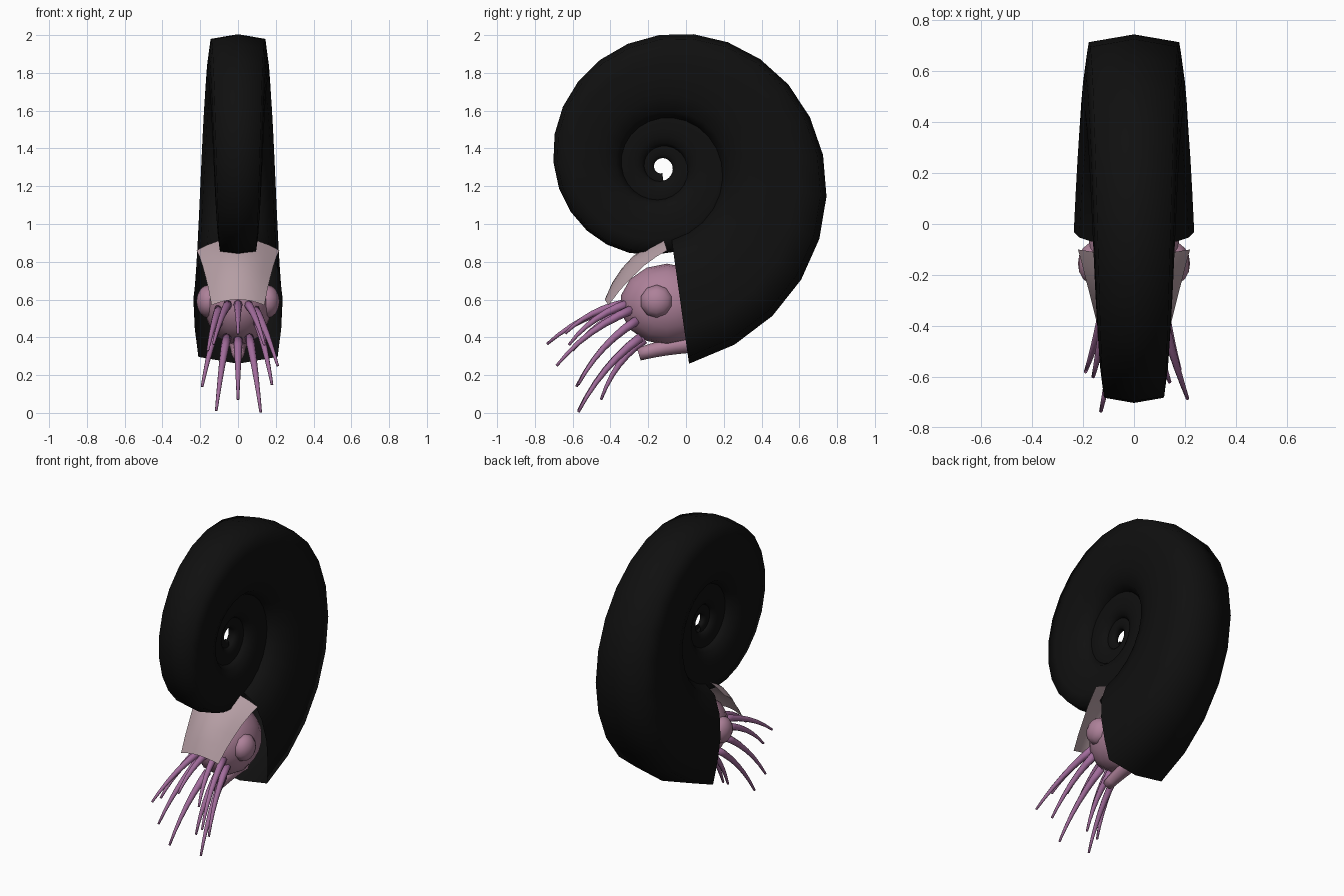
import bpy, bmesh, math
from mathutils import Vector

cube = bpy.data.objects.get("Cube")
if cube:
    bpy.data.objects.remove(cube, do_unlink=True)


def material(name, rgb):
    m = bpy.data.materials.new(name)
    m.use_nodes = True
    m.diffuse_color = (*rgb, 1)
    bsdf = m.node_tree.nodes["Principled BSDF"]
    bsdf.inputs["Base Color"].default_value = (*rgb, 1)
    bsdf.inputs["Roughness"].default_value = 0.8
    return m


BLACK = material("shell black", (0.005, 0.005, 0.005))
PINK = material("skin pink", (0.42, 0.22, 0.32))
PALE = material("hood pale pink", (0.46, 0.34, 0.37))
PURPLE = material("tentacle purple", (0.36, 0.15, 0.33))


def finish(name, bm, mat):
    me = bpy.data.meshes.new(name)
    bm.to_mesh(me)
    bm.free()
    me.materials.append(mat)
    for p in me.polygons:
        p.use_smooth = True
    ob = bpy.data.objects.new(name, me)
    bpy.context.collection.objects.link(ob)
    return ob


def skin(name, rows, mat, closed=False, caps=False):
    """Join rows of points with quads; closed rows make a tube."""
    bm = bmesh.new()
    vs = [[bm.verts.new(p) for p in row] for row in rows]
    n = len(vs[0])
    for a, b in zip(vs, vs[1:]):
        for i in range(n if closed else n - 1):
            j = (i + 1) % n
            bm.faces.new((a[i], a[j], b[j], b[i]))
    if caps:
        bm.faces.new(vs[0])
        bm.faces.new(vs[-1])
    bmesh.ops.recalc_face_normals(bm, faces=bm.faces)
    return finish(name, bm, mat)


def ball(name, centre, size, mat, segments, rings):
    bm = bmesh.new()
    bmesh.ops.create_uvsphere(bm, u_segments=segments, v_segments=rings, radius=1)
    for v in bm.verts:
        x, y, z = v.co
        # poles lie along x, so the side view is a regular polygon
        v.co = Vector(centre) + Vector((z * size[0], x * size[1], y * size[2]))
    bmesh.ops.recalc_face_normals(bm, faces=bm.faces)
    return finish(name, bm, mat)


def tube(name, start, mid, end, r0, r1, mat, steps=6, sides=8):
    """Tapered tube along a quadratic curve."""
    a, b, c = Vector(start), Vector(mid), Vector(end)
    rows = []
    for s in range(steps + 1):
        t = s / steps
        p = a * (1 - t) ** 2 + b * 2 * t * (1 - t) + c * t * t
        d = ((b - a) * (1 - t) + (c - b) * t).normalized()
        u = d.cross(Vector((1, 0, 0))).normalized()
        w = d.cross(u)
        r = r0 + (r1 - r0) * t
        rows.append([p + (u * math.cos(k) + w * math.sin(k)) * r
                     for k in (2 * math.pi * i / sides for i in range(sides))])
    return skin(name, rows, mat, closed=True, caps=True)


# Shell: whorl section swept along a shrinking logarithmic spiral
half = [(0.2, 0.965), (0.218, 0.82), (0.225, 0.67), (0.205, 0.53), (0.16, 0.42), (0.09, 0.37)]
section = [(0, 1)] + half + [(0, 0.37)] + [(-x, f) for x, f in reversed(half)]
rows = []
TURN_STEPS = 25
for i in range(3 * TURN_STEPS + 1):
    t = 2 * math.pi * i / TURN_STEPS
    a = math.radians(-82) + t
    r = 1.05 * math.exp(-0.134 * t)
    rows.append([(x * r, -0.13 + f * r * math.cos(a), 1.30 + f * r * math.sin(a))
                 for x, f in section])
skin("shell", rows, BLACK, closed=True)

# Head and eyes
ball("head", (0, -0.10, 0.575), (0.18, 0.25, 0.215), PINK, 14, 10)
for side, s in (("left", 1), ("right", -1)):
    ball(side + "_eye", (s * 0.155, -0.155, 0.59), (0.065, 0.088, 0.088), PINK, 10, 8)

# Hood: arched sheet above the head
spine = [(-0.12, 0.925), (-0.2, 0.885), (-0.28, 0.83), (-0.34, 0.765), (-0.39, 0.69), (-0.43, 0.6)]
rows = []
for i, (y, z) in enumerate(spine):
    t = i / (len(spine) - 1)
    w = 0.22 - 0.08 * t
    drop_y = 0.02 + 0.04 * math.sin(math.pi * t)
    drop_z = 0.065 - 0.035 * t
    rows.append([(w * k / 4, y + drop_y * (k / 4) ** 2, z - drop_z * (k / 4) ** 2)
                 for k in range(-4, 5)])
skin("hood", rows, PALE)

# Funnel under the head
tube("funnel", (0, 0.05, 0.37), (0, -0.12, 0.35), (0, -0.25, 0.31), 0.05, 0.034, PINK)

# Tentacles: base and tip of each, drooping between
tentacles = [
    ((0, -0.31, 0.58), (0, -0.64, 0.42)),
    ((-0.05, -0.3, 0.58), (-0.13, -0.735, 0.365)),
    ((0.05, -0.3, 0.58), (0.14, -0.62, 0.36)),
    ((0.09, -0.28, 0.55), (0.21, -0.685, 0.25)),
    ((-0.1, -0.28, 0.55), (-0.16, -0.6, 0.33)),
    ((-0.1, -0.26, 0.49), (-0.19, -0.58, 0.14)),
    ((0.1, -0.26, 0.49), (0.18, -0.57, 0.15)),
    ((-0.06, -0.24, 0.4), (-0.115, -0.57, 0.012)),
    ((0.06, -0.24, 0.4), (0.12, -0.57, 0.004)),
    ((0, -0.22, 0.39), (0, -0.45, 0.07)),
]
for i, (base, tip) in enumerate(tentacles):
    mid = (Vector(base) + Vector(tip)) / 2 + Vector((0, -0.04, 0.05))
    tube("tentacle_%d" % (i + 1), base, mid, tip, 0.025, 0.007, PURPLE)
